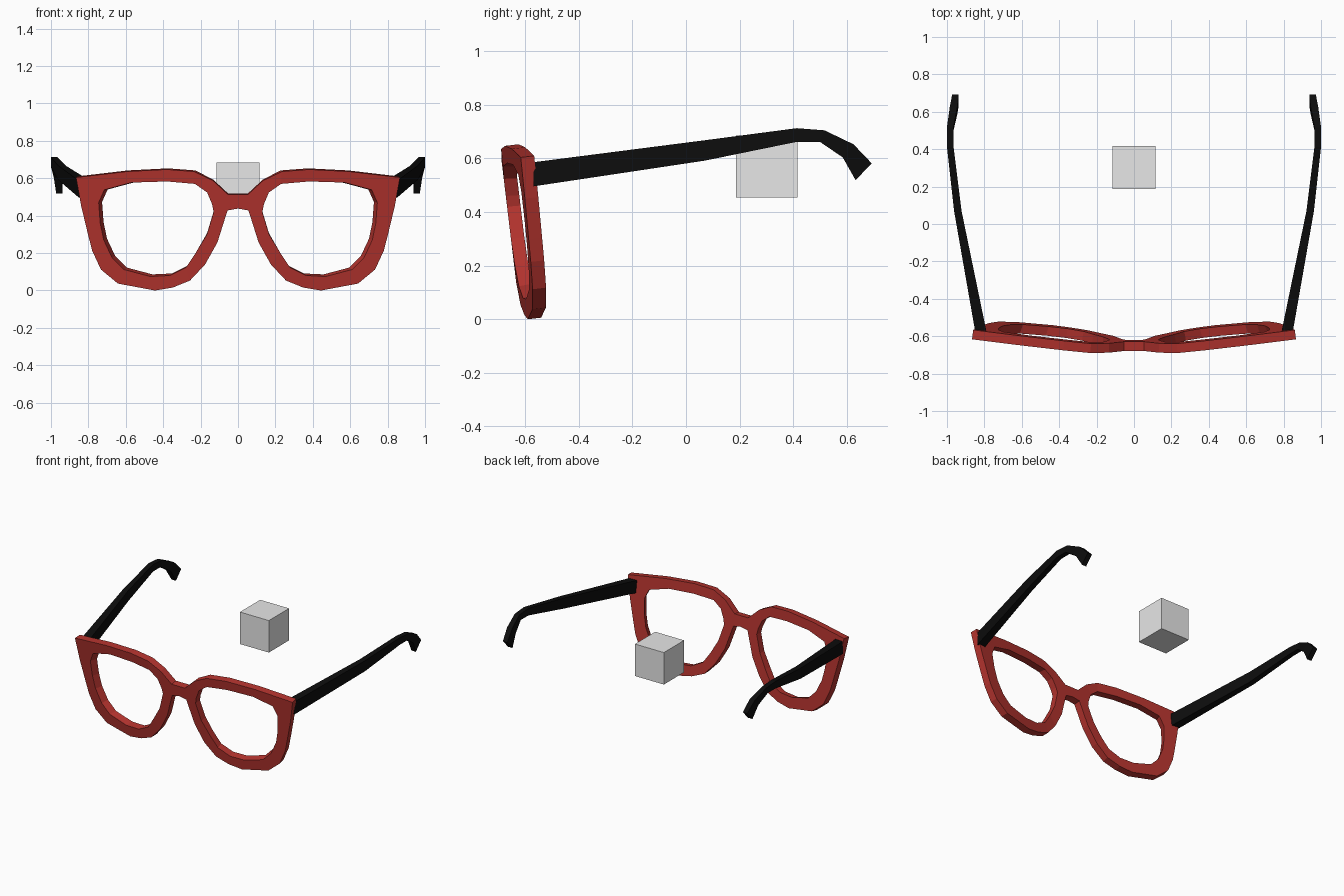
import bpy, bmesh

if "Cube" in bpy.data.objects:
    bpy.data.objects.remove(bpy.data.objects["Cube"])


def material(name, rgb):
    m = bpy.data.materials.new(name)
    m.diffuse_color = (*rgb, 1)
    m.use_nodes = True
    m.node_tree.nodes["Principled BSDF"].inputs["Base Color"].default_value = m.diffuse_color
    return m


RED = material("red_plastic", (0.45, 0.033, 0.027))
BLACK = material("black_plastic", (0.004, 0.004, 0.004))
GREY = material("plain_grey", (0.8, 0.8, 0.8))


def finish(name, bm, mat, mirror=True):
    bmesh.ops.recalc_face_normals(bm, faces=bm.faces)
    me = bpy.data.meshes.new(name)
    bm.to_mesh(me)
    bm.free()
    ob = bpy.data.objects.new(name, me)
    bpy.context.collection.objects.link(ob)
    me.materials.append(mat)
    if mirror:
        mod = ob.modifiers.new("Mirror", 'MIRROR')
        mod.use_clip = True
    return ob


# Rim: outer outline paired with the lens opening, right half, from bridge round
OUTER = [(.053, .513), (.134, .588), (.235, .636), (.38, .647), (.594, .636),
         (.866, .604), (.838, .45), (.802, .30), (.78, .214), (.733, .112),
         (.642, .037), (.444, 0), (.348, .016), (.257, .053), (.176, .139),
         (.11, .257), (.056, .428)]
INNER = [(.138, .46), (.165, .524), (.23, .57), (.38, .583), (.57, .577),
         (.715, .538), (.745, .47), (.737, .36), (.718, .27), (.674, .176),
         (.61, .112), (.47, .075), (.364, .08), (.278, .123), (.225, .203),
         (.166, .30), (.13, .42)]


def front(x, z):
    # tilted and bowed front surface
    return (x, -.695 + .12 * (.647 - z) + max(0, .11 * (x - .2)), z)


def back(x, z):
    px, y, pz = front(x, z)
    return (px - (.006 if x > .2 else 0), y + .05, pz + .006)


def shrink(x, z):
    # lens opening narrows slightly towards the back
    return (.43 + (x - .43) * .98 - .006, .33 + (z - .33) * .98)


bm = bmesh.new()
of = [bm.verts.new(front(*p)) for p in OUTER]
ob_ = [bm.verts.new(back(*p)) for p in OUTER]
inf = [bm.verts.new(front(*p)) for p in INNER]
inb = [bm.verts.new(back(*shrink(*p))) for p in INNER]
n = len(OUTER)
for i in range(n):
    j = (i + 1) % n
    bm.faces.new((of[i], of[j], inf[j], inf[i]))
    bm.faces.new((ob_[j], ob_[i], inb[i], inb[j]))
    bm.faces.new((inf[i], inf[j], inb[j], inb[i]))
    if j:
        bm.faces.new((of[j], of[i], ob_[i], ob_[j]))
# Half bridge, open at the mirror plane
side = [of[0], ob_[0], ob_[-1], of[-1]]
mid = [bm.verts.new(p) for p in (front(0, .513), back(0, .513), back(0, .438), front(0, .438))]
for i in range(4):
    j = (i + 1) % 4
    bm.faces.new((side[i], side[j], mid[j], mid[i]))
finish("front_frame", bm, RED)

# Temple arm: sections (top y, top z, bottom y, bottom z, inner x, outer x)
ARM = [(-.57, .586, -.57, .496, .79, .85),
       (.07, .668, .07, .592, .922, .962),
       (.413, .713, .413, .662, .965, 1.0),
       (.517, .705, .50, .662, .965, 1.0),
       (.625, .653, .585, .604, .945, .985),
       (.693, .582, .633, .519, .937, .972)]
bm = bmesh.new()
rings = [[bm.verts.new(p) for p in ((a, ty, tz), (b, ty, tz), (b, by, bz), (a, by, bz))]
         for ty, tz, by, bz, a, b in ARM]
for r, s in zip(rings, rings[1:]):
    for i in range(4):
        j = (i + 1) % 4
        bm.faces.new((r[i], r[j], s[j], s[i]))
bm.faces.new(rings[0])
bm.faces.new(rings[-1][::-1])
finish("temple_arms", bm, BLACK)

# Small floating cube between the arms
bm = bmesh.new()
bmesh.ops.create_cube(bm, size=.23)
cube = finish("grey_cube", bm, GREY, mirror=False)
cube.location = (0, .301, .57)
